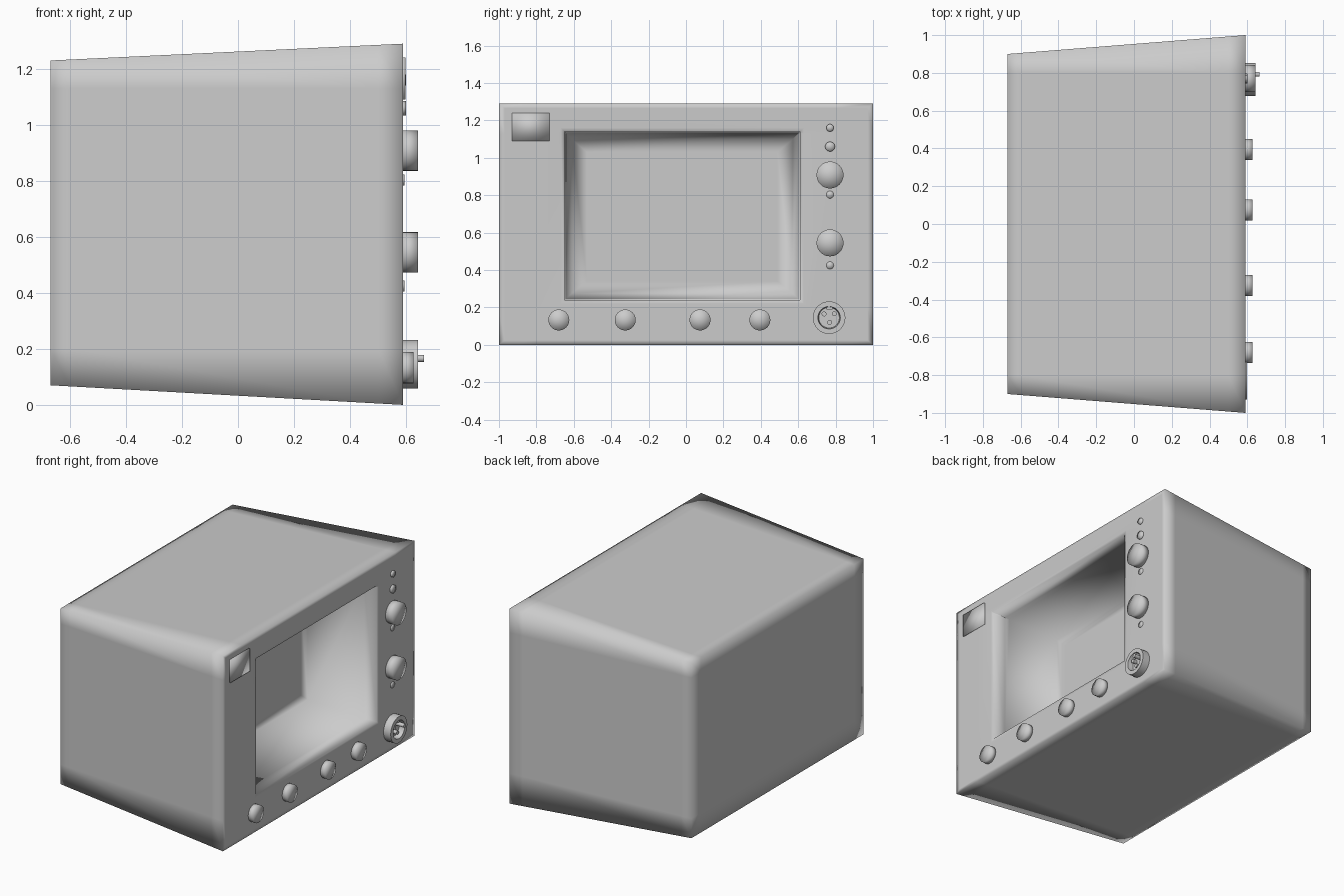
import bpy, bmesh, math

if "Cube" in bpy.data.objects:
    bpy.data.objects.remove(bpy.data.objects["Cube"])

FRONT = 0.59  # x of the control face


def finish(bm, name, angle=None):
    bmesh.ops.recalc_face_normals(bm, faces=bm.faces)
    for f in bm.faces:
        f.smooth = True
    me = bpy.data.meshes.new(name)
    bm.to_mesh(me)
    bm.free()
    ob = bpy.data.objects.new(name, me)
    bpy.context.collection.objects.link(ob)
    if angle:
        bpy.context.view_layer.objects.active = ob
        ob.select_set(True)
        bpy.ops.object.shade_smooth_by_angle(angle=math.radians(angle))
        ob.select_set(False)
    return ob


def rect_loft(name, rings, cuts=(), angle=None):
    """Loft rectangles (x, y0, y1, z0, z1), capped at both ends."""
    bm = bmesh.new()
    loops = [[bm.verts.new((x, y, z)) for y, z in ((a, c), (b, c), (b, d), (a, d))]
             for x, a, b, c, d in rings]
    for p, q in zip(loops, loops[1:]):
        for i in range(4):
            j = (i + 1) % 4
            bm.faces.new((p[i], p[j], q[j], q[i]))
    bm.faces.new(loops[0])
    bm.faces.new(loops[-1])
    for co, no in cuts:
        bmesh.ops.bisect_plane(bm, geom=bm.verts[:] + bm.edges[:] + bm.faces[:],
                               plane_co=co, plane_no=no, dist=1e-5)
    return finish(bm, name, angle)


def lathe(name, y, z, profile, n=32, angle=None):
    """Turn a (radius, x) profile about an axis along x."""
    bm = bmesh.new()
    prev = None
    for r, x in profile:
        if r == 0:
            cur = [bm.verts.new((x, y, z))]
        else:
            cur = [bm.verts.new((x, y + r * math.cos(2 * math.pi * i / n),
                                 z + r * math.sin(2 * math.pi * i / n))) for i in range(n)]
        if prev:
            for i in range(n):
                j = (i + 1) % n
                if len(cur) == 1:
                    bm.faces.new((prev[i], prev[j], cur[0]))
                elif len(prev) == 1:
                    bm.faces.new((prev[0], cur[j], cur[i]))
                else:
                    bm.faces.new((prev[i], prev[j], cur[j], cur[i]))
        prev = cur
    return finish(bm, name, angle)


def knob(name, y, z, r, h):
    return lathe(name, y, z, [(0, FRONT - 0.01), (r, FRONT - 0.01), (r, FRONT + h), (0, FRONT + h)])


# Tapered casing with a deep recess in the control face; cuts hold the soft shading
X, Y, Z = (1, 0, 0), (0, 1, 0), (0, 0, 1)
rect_loft("casing", [
    (-0.67, -0.90, 0.90, 0.07, 1.23),
    (FRONT, -1.00, 1.00, 0.00, 1.29),
    (FRONT, -0.97, 0.97, 0.025, 1.265),
    (FRONT, -0.67, 0.63, 0.22, 1.16),
    (FRONT - 0.003, -0.65, 0.61, 0.24, 1.14),
    (0.11, -0.61, 0.57, 0.275, 1.10),
    (0.11, -0.53, 0.49, 0.34, 1.03),
], cuts=[((-0.6, 0, 0), X), ((0.5, 0, 0), X), ((0, -0.8, 0), Y), ((0, 0.8, 0), Y),
         ((0, 0, 0.2), Z), ((0, 0, 1.13), Z)])

# Small badge plate, left plain
rect_loft("corner_plate", [
    (FRONT - 0.01, -0.93, -0.73, 1.09, 1.24),
    (FRONT + 0.008, -0.93, -0.73, 1.09, 1.24),
])

# Large knobs on the right column
for i, z in enumerate((0.908, 0.545)):
    knob(f"large_knob_{i + 1}", 0.77, z, 0.072, 0.053)

# Row of small knobs under the recess
for i, y in enumerate((-0.68, -0.325, 0.075, 0.395)):
    knob(f"small_knob_{i + 1}", y, 0.133, 0.056, 0.037)

# Indicator lamps and buttons
for i, (z, r, h) in enumerate(((1.16, 0.02, 0.01), (1.06, 0.026, 0.01),
                               (0.803, 0.02, 0.004), (0.425, 0.02, 0.004))):
    knob(f"indicator_{i + 1}", 0.77, z, r, h)

# Round socket with hollow middle, pins and key tab
CY, CZ = 0.765, 0.145
lathe("socket_ring", CY, CZ, [(0, 0.58), (0.087, 0.58), (0.087, 0.642), (0.06, 0.642),
                              (0.055, 0.605), (0, 0.605)], angle=35)
for i, (y, z, x) in enumerate(((0.738, 0.165, 0.63), (0.793, 0.166, 0.665), (0.768, 0.12, 0.63))):
    lathe(f"socket_pin_{i + 1}", y, z, [(0, 0.595), (0.013, 0.595), (0.013, x), (0, x)], 16, 35)
rect_loft("socket_key", [(0.595, 0.75, 0.782, 0.188, 0.208),
                         (0.635, 0.75, 0.782, 0.188, 0.208)], angle=35)
